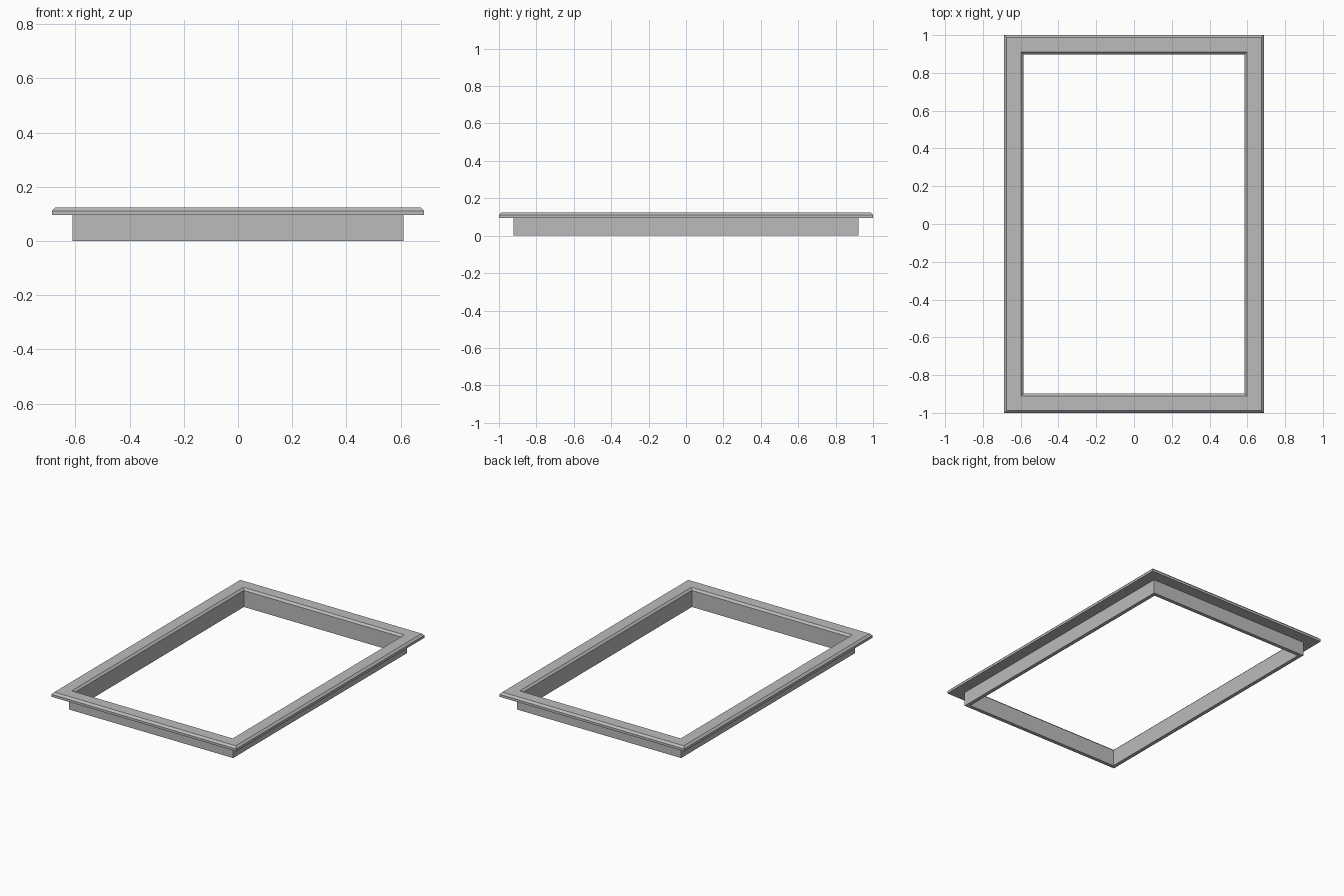
import bpy
import bmesh

cube = bpy.data.objects.get("Cube")
if cube:
    bpy.data.objects.remove(cube, do_unlink=True)

HALF_X, HALF_Y = 0.687, 1.0

grey = bpy.data.materials.new("neutral_grey")
grey.use_nodes = True
colour = (0.5, 0.5, 0.5, 1)
grey.diffuse_color = colour
grey.node_tree.nodes["Principled BSDF"].inputs["Base Color"].default_value = colour


def mitred_frame(name, profile):
    """Sweep a closed (inset, height) profile round a rectangle with mitred corners."""
    bm = bmesh.new()
    loops = []
    for inset, z in profile:
        x, y = HALF_X - inset, HALF_Y - inset
        corners = ((-x, -y), (x, -y), (x, y), (-x, y))
        loops.append([bm.verts.new((cx, cy, z)) for cx, cy in corners])
    for i, low in enumerate(loops):
        high = loops[(i + 1) % len(loops)]
        for k in range(4):
            n = (k + 1) % 4
            bm.faces.new((low[k], low[n], high[n], high[k]))
    bmesh.ops.recalc_face_normals(bm, faces=bm.faces)
    mesh = bpy.data.meshes.new(name)
    bm.to_mesh(mesh)
    bm.free()
    mesh.materials.append(grey)
    obj = bpy.data.objects.new(name, mesh)
    bpy.context.collection.objects.link(obj)
    return obj


# Flange with chamfered rims and the upright skirt below it, as one section
mitred_frame("window_frame", [
    (0.0, 0.095), (0.0, 0.111), (0.013, 0.124),    # outer lip and chamfer
    (0.089, 0.124), (0.102, 0.111),                # top face and inner chamfer
    (0.102, 0.0), (0.077, 0.0), (0.077, 0.095),    # skirt and flange underside
])
